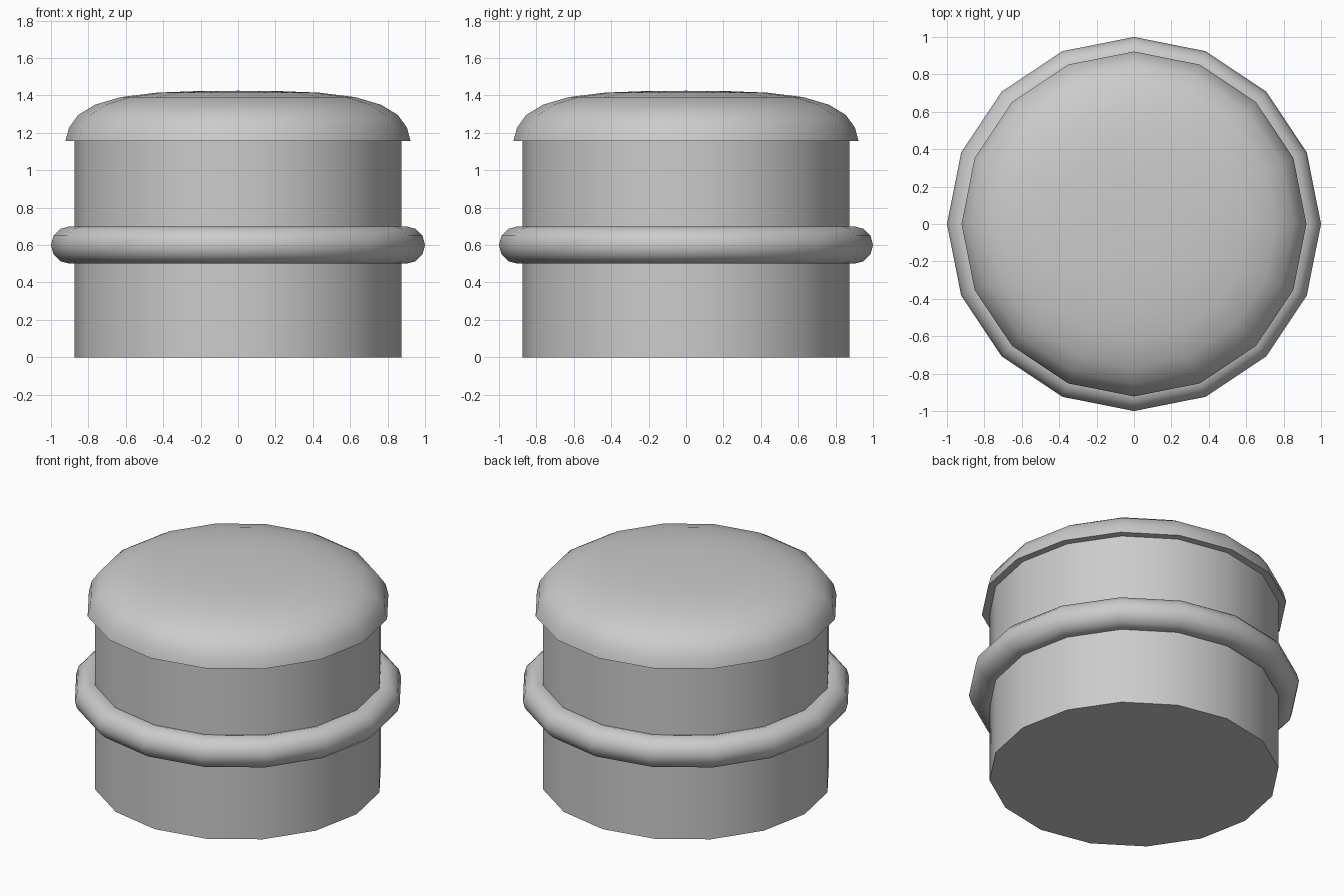
import bpy, bmesh, math

if "Cube" in bpy.data.objects:
    bpy.data.objects.remove(bpy.data.objects["Cube"])

SIDES = 16

grey = bpy.data.materials.new("light grey")
grey.diffuse_color = (0.6, 0.6, 0.6, 1)
grey.use_nodes = True
grey.node_tree.nodes["Principled BSDF"].inputs["Base Color"].default_value = grey.diffuse_color


def finish(obj, angle):
    obj.data.materials.append(grey)
    bpy.ops.object.select_all(action='DESELECT')
    obj.select_set(True)
    bpy.context.view_layer.objects.active = obj
    bpy.ops.object.shade_smooth_by_angle(angle=math.radians(angle))


def lathe(name, profile, angle=40):
    """Revolve (radius, z) points around z; radius 0 makes a pole."""
    bm = bmesh.new()
    verts = [bm.verts.new((r, 0, z)) for r, z in profile]
    edges = [bm.edges.new(p) for p in zip(verts, verts[1:])]
    bmesh.ops.spin(bm, geom=verts + edges, cent=(0, 0, 0), axis=(0, 0, 1),
                   angle=math.tau, steps=SIDES)
    bmesh.ops.remove_doubles(bm, verts=bm.verts[:], dist=1e-4)
    bmesh.ops.recalc_face_normals(bm, faces=bm.faces[:])
    mesh = bpy.data.meshes.new(name)
    bm.to_mesh(mesh)
    bm.free()
    obj = bpy.data.objects.new(name, mesh)
    bpy.context.collection.objects.link(obj)
    finish(obj, angle)


# Straight body
lathe("body", [(0, 0), (0.875, 0), (0.875, 1.157), (0, 1.157)])

# Domed cap with a flat overhanging underside
lathe("domed_cap", [(0, 1.157), (0.922, 1.157), (0.904, 1.227), (0.855, 1.295),
                    (0.765, 1.35), (0.626, 1.391), (0.433, 1.415),
                    (0.22, 1.423), (0, 1.425)])

# Rounded ring around the body
bpy.ops.mesh.primitive_torus_add(major_segments=SIDES, minor_segments=12,
                                 major_radius=0.9, minor_radius=0.1,
                                 location=(0, 0, 0.6))
ring = bpy.context.object
ring.name = "ring"
finish(ring, 40)
